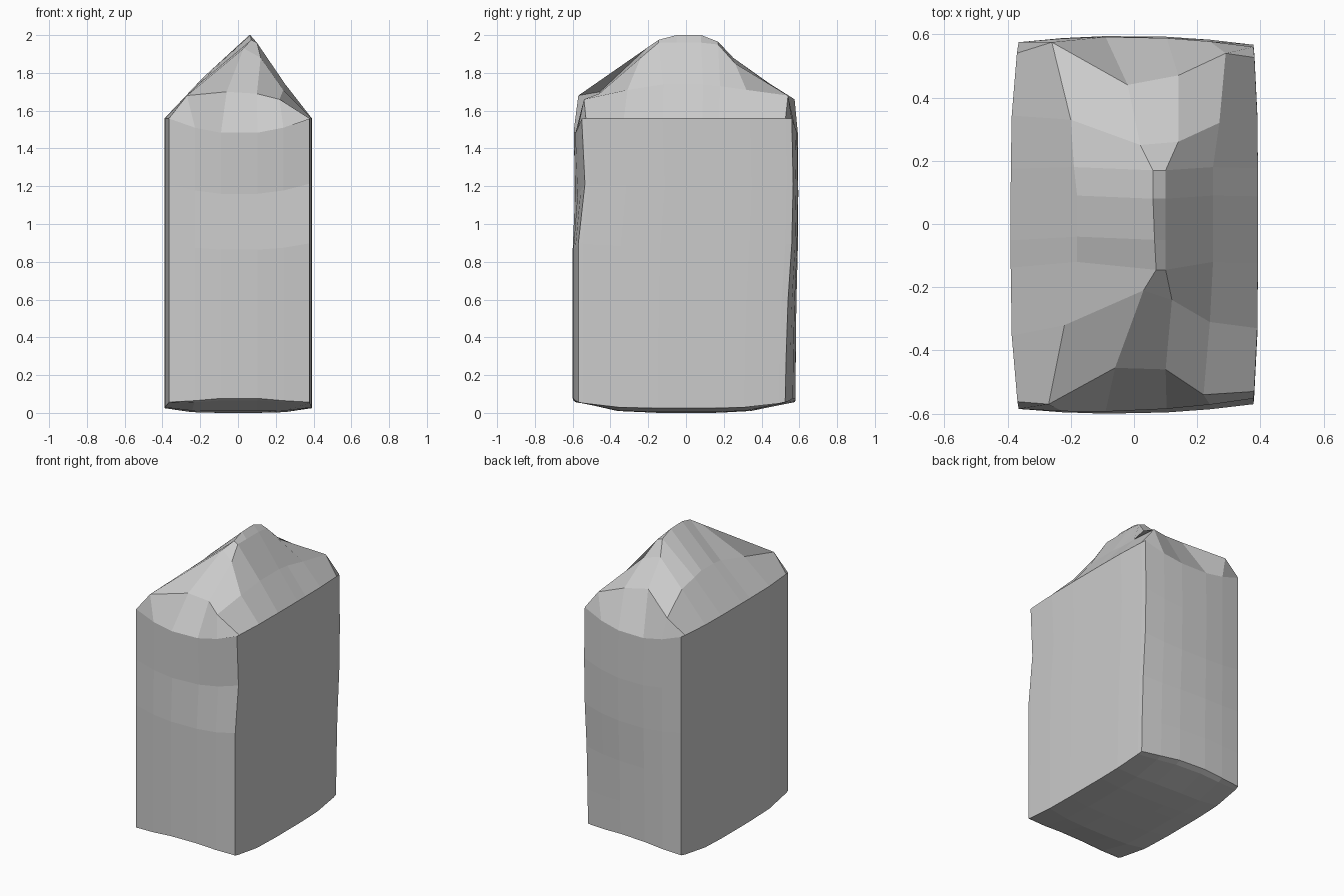
import bpy, bmesh

if "Cube" in bpy.data.objects:
    bpy.data.objects.remove(bpy.data.objects["Cube"])

# normalised grid positions across the width (u) and the depth (v)
U = [-1, -.63, -.26, .26, .63, 1]
V = [-1, -.96, -.6, -.23, -.08, .15, .31, .6, .94, 1]
NU, NV = len(U) - 1, len(V) - 1

# wall levels: height fraction, y of front-right corner, y of back-right corner
LEVELS = [(0, -.57, .525), (.16, -.57, .53), (.36, -.57, .54),
          (.56, -.57, .56), (.77, -.535, .567), (1, -.552, .56)]

# interior roof points from front crease to back crease (four across)
ROOF = [
    [(-.27, -.57, 1.68), (-.06, -.455, 1.70), (.10, -.46, 1.69), (.22, -.54, 1.66)],
    [(-.22, -.32, 1.73), (.03, -.21, 1.93), (.12, -.24, 1.88), (.24, -.31, 1.71)],
    [(-.18, -.12, 1.77), (.07, -.145, 1.975), (.10, -.145, 1.96), (.25, -.12, 1.74)],
    [(-.18, -.04, 1.78), (.065, -.05, 2.0), (.10, -.05, 1.96), (.25, -.04, 1.74)],
    [(-.18, .09, 1.78), (.06, .08, 2.0), (.10, .08, 1.96), (.25, .09, 1.74)],
    [(-.19, .18, 1.77), (.06, .17, 1.965), (.10, .17, 1.95), (.25, .18, 1.73)],
    [(-.20, .33, 1.75), (.02, .25, 1.88), (.14, .26, 1.85), (.27, .32, 1.71)],
    [(-.26, .575, 1.66), (-.02, .44, 1.745), (.14, .47, 1.72), (.29, .54, 1.68)],
]


def mix(a, b, t):
    return a + (b - a) * t


def body_point(u, v, level):
    """Bulged four-cornered column with a curved rim and base."""
    t, front_right, back_right = LEVELS[level]
    s = (u + 1) / 2
    x = mix(-.365 - .025 * (1 - v**4), .378 + .014 * (1 - v**4), s)
    front = mix(-.585, front_right, s) - .022 * (1 - u * u)
    back = mix(.575, back_right, s) + .024 * (1 - u * u)
    y = mix(front, back, (v + 1) / 2)
    base = .025 * u**4 + .08 * v**4 * (1 - .6 * u * u)
    rim = 1.558 - .08 * (1 - u * u)
    return x, y, mix(base, rim, t)


bm = bmesh.new()
cache = {}


def vert(i, j, k):
    if (i, j, k) not in cache:
        cache[i, j, k] = bm.verts.new(body_point(U[i], V[j], k))
    return cache[i, j, k]


def roof_vert(i, j):
    if 0 < i < NU and 0 < j < NV:
        if (i, j, 'roof') not in cache:
            cache[i, j, 'roof'] = bm.verts.new(ROOF[j - 1][i - 1])
        return cache[i, j, 'roof']
    return vert(i, j, len(LEVELS) - 1)


# walls
loop = ([(i, 0) for i in range(NU)] + [(NU, j) for j in range(NV)] +
        [(i, NV) for i in range(NU, 0, -1)] + [(0, j) for j in range(NV, 0, -1)])
for k in range(len(LEVELS) - 1):
    for a, b in zip(loop, loop[1:] + loop[:1]):
        bm.faces.new([vert(*a, k), vert(*b, k), vert(*b, k + 1), vert(*a, k + 1)])

# roof and base
for i in range(NU):
    for j in range(NV):
        quad = [(i, j), (i + 1, j), (i + 1, j + 1), (i, j + 1)]
        bm.faces.new([roof_vert(*q) for q in quad])
        bm.faces.new([vert(*q, 0) for q in reversed(quad)])

bmesh.ops.recalc_face_normals(bm, faces=bm.faces)
mesh = bpy.data.meshes.new("stone_block")
bm.to_mesh(mesh)
bm.free()
bpy.context.collection.objects.link(bpy.data.objects.new("stone_block", mesh))
